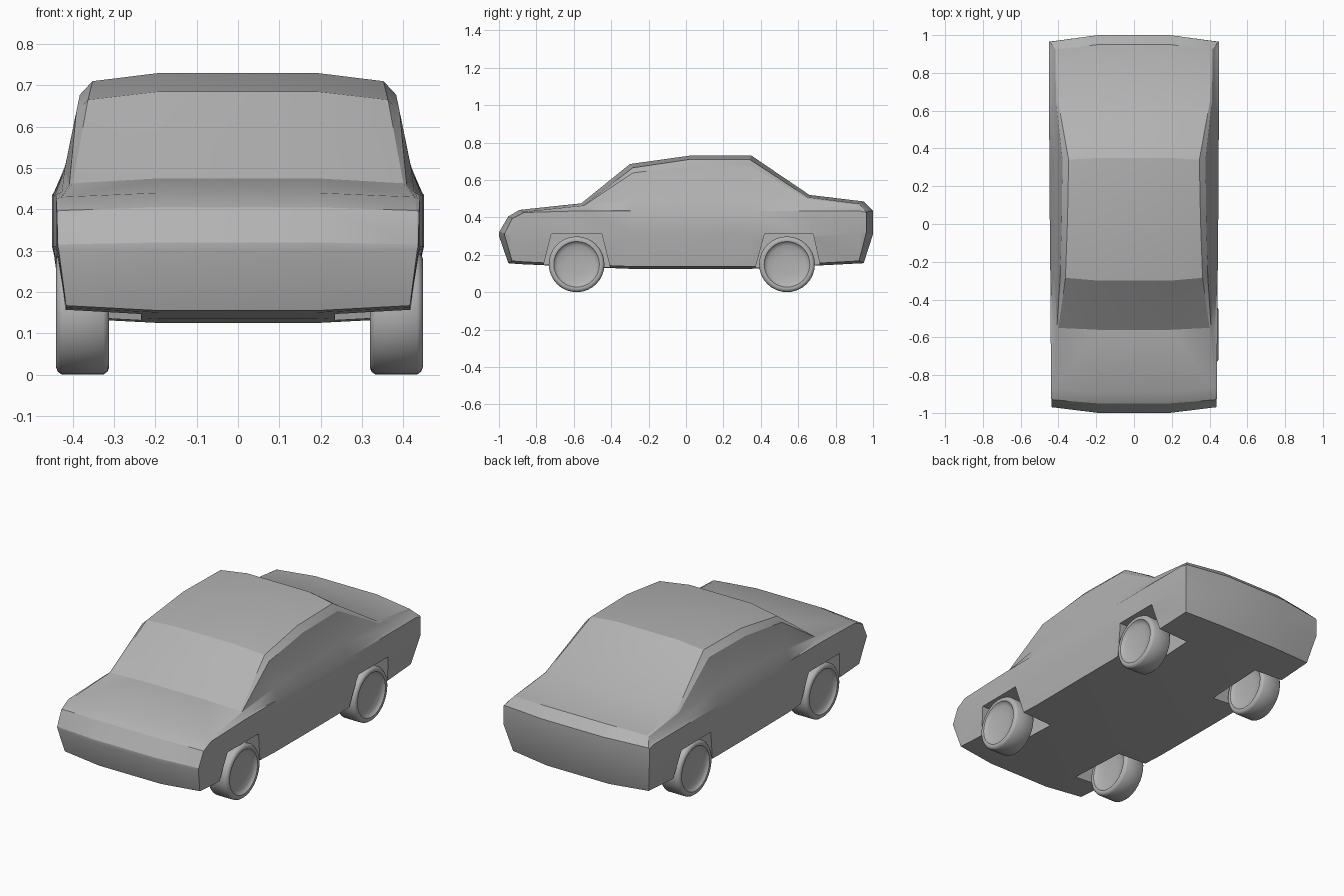
import bpy, bmesh, math

if "Cube" in bpy.data.objects:
    bpy.data.objects.remove(bpy.data.objects["Cube"])

paint = bpy.data.materials.new("plain grey")
paint.diffuse_color = (0.45, 0.45, 0.45, 1)
paint.use_nodes = True
paint.node_tree.nodes["Principled BSDF"].inputs["Base Color"].default_value = paint.diffuse_color


def make_object(name, bm):
    bmesh.ops.recalc_face_normals(bm, faces=bm.faces)
    mesh = bpy.data.meshes.new(name)
    bm.to_mesh(mesh)
    bm.free()
    mesh.materials.append(paint)
    ob = bpy.data.objects.new(name, mesh)
    bpy.context.collection.objects.link(ob)
    return ob


def smooth(ob, angle):
    bpy.ops.object.select_all(action='DESELECT')
    ob.select_set(True)
    bpy.context.view_layer.objects.active = ob
    bpy.ops.object.shade_smooth_by_angle(angle=math.radians(angle))


# Body stations: y, corner y, floor z, top z, side x, floor x, top edge x, top edge drop
STATIONS = [
    (-1.00, -0.97, 0.300, 0.320, 0.436, 0.434, 0.434, 0.005),
    (-0.95, -0.93, 0.155, 0.405, 0.438, 0.416, 0.432, 0.008),
    (-0.89, -0.865, 0.150, 0.440, 0.440, 0.416, 0.425, 0.010),
    (-0.56, -0.55, 0.135, 0.475, 0.441, 0.420, 0.400, 0.012),
    (-0.30, -0.285, 0.125, 0.685, 0.443, 0.422, 0.363, 0.020),
    (0.02, 0.02, 0.125, 0.730, 0.446, 0.424, 0.352, 0.020),
    (0.35, 0.34, 0.125, 0.730, 0.448, 0.424, 0.346, 0.020),
    (0.66, 0.65, 0.140, 0.520, 0.450, 0.422, 0.402, 0.012),
    (0.95, 0.925, 0.155, 0.485, 0.450, 0.418, 0.408, 0.012),
    (1.00, 0.965, 0.310, 0.435, 0.450, 0.449, 0.445, 0.006),
]


def half_section(y, yc, zb, zt, w, xb, xe, drop):
    """Right half of a cross-section, from the floor up to the top."""
    edge = zt - drop
    low = zb + min(0.012, (zt - zb) * 0.2)
    mid = min(max(0.31, low + 0.003), edge - 0.006)
    belt = min(0.435, edge - 0.004)
    cabin = max(0.0, min(1.0, (zt - 0.5) / 0.18))
    hx = xe + (w - xe) * 0.2 + 0.012 * cabin
    hz = edge - (edge - belt) * 0.12
    gx = w + (hx - w) * 0.45
    gz = belt + (hz - belt) * 0.30
    return [(0.19, y, zb), (xb, yc, low), (w, yc, mid), (w, yc, belt),
            (gx, yc, gz), (hx, yc, hz), (xe, yc, edge), (0.19, y, zt)]


# Body shell lofted through the stations
bm = bmesh.new()
rings = []
for s in STATIONS:
    half = half_section(*s)
    ring = half + [(-x, y, z) for x, y, z in reversed(half)]
    rings.append([bm.verts.new(p) for p in ring])
n = len(rings[0])
for a, b in zip(rings, rings[1:]):
    for i in range(n):
        j = (i + 1) % n
        bm.faces.new((a[i], a[j], b[j], b[i]))
for r in (rings[0], rings[-1]):
    bm.faces.new((r[0], r[7], r[8], r[15]))
    for side in (r[:8], r[8:]):
        bm.faces.new((side[0], side[1], side[6], side[7]))
        bm.faces.new(side[1:7])
bmesh.ops.triangulate(bm, faces=[f for f in bm.faces if len(f.verts) == 4])
body = make_object("car_body", bm)

# Wheel arch pockets
ARCHES = [[(-0.775, 0.09), (-0.72, 0.31), (-0.45, 0.31), (-0.395, 0.09)],
          [(0.36, 0.09), (0.42, 0.31), (0.68, 0.31), (0.728, 0.09)]]
bm = bmesh.new()
for profile in ARCHES:
    for sx in (-1, 1):
        inner = [bm.verts.new((sx * 0.235, y, z)) for y, z in profile]
        outer = [bm.verts.new((sx * 0.6, y, z)) for y, z in profile]
        bm.faces.new(inner)
        bm.faces.new(outer)
        for i in range(4):
            j = (i + 1) % 4
            bm.faces.new((inner[i], inner[j], outer[j], outer[i]))
cutter = make_object("arch_cutter", bm)
cutter.hide_render = True
mod = body.modifiers.new("arches", 'BOOLEAN')
mod.operation = 'DIFFERENCE'
mod.solver = 'EXACT'
mod.object = cutter
bpy.context.view_layer.objects.active = body
bpy.ops.object.modifier_apply(modifier=mod.name)
bpy.data.objects.remove(cutter)
smooth(body, 28)

# Wheels: a rounded tyre with dished faces, turned around the axle
HALF = [(0.040, 0.0), (0.042, 0.06), (0.047, 0.100), (0.054, 0.116),
        (0.062, 0.122), (0.064, 0.132), (0.060, 0.142), (0.050, 0.149)]
PROFILE = HALF + [(-x, r) for x, r in reversed(HALF)]
SEG = 32


def make_wheel(name, cx, cy):
    bm = bmesh.new()
    verts = [bm.verts.new((cx + x, cy, 0.149 + r)) for x, r in PROFILE]
    edges = [bm.edges.new(p) for p in zip(verts, verts[1:])]
    bmesh.ops.spin(bm, geom=verts + edges, cent=(cx, cy, 0.149), axis=(1, 0, 0),
                   angle=2 * math.pi, steps=SEG)
    bmesh.ops.remove_doubles(bm, verts=bm.verts, dist=0.0005)
    smooth(make_object(name, bm), 40)


for end, cy in (("front", -0.585), ("rear", 0.54)):
    make_wheel(end + "_wheel_right", 0.383, cy)
    make_wheel(end + "_wheel_left", -0.376, cy)
